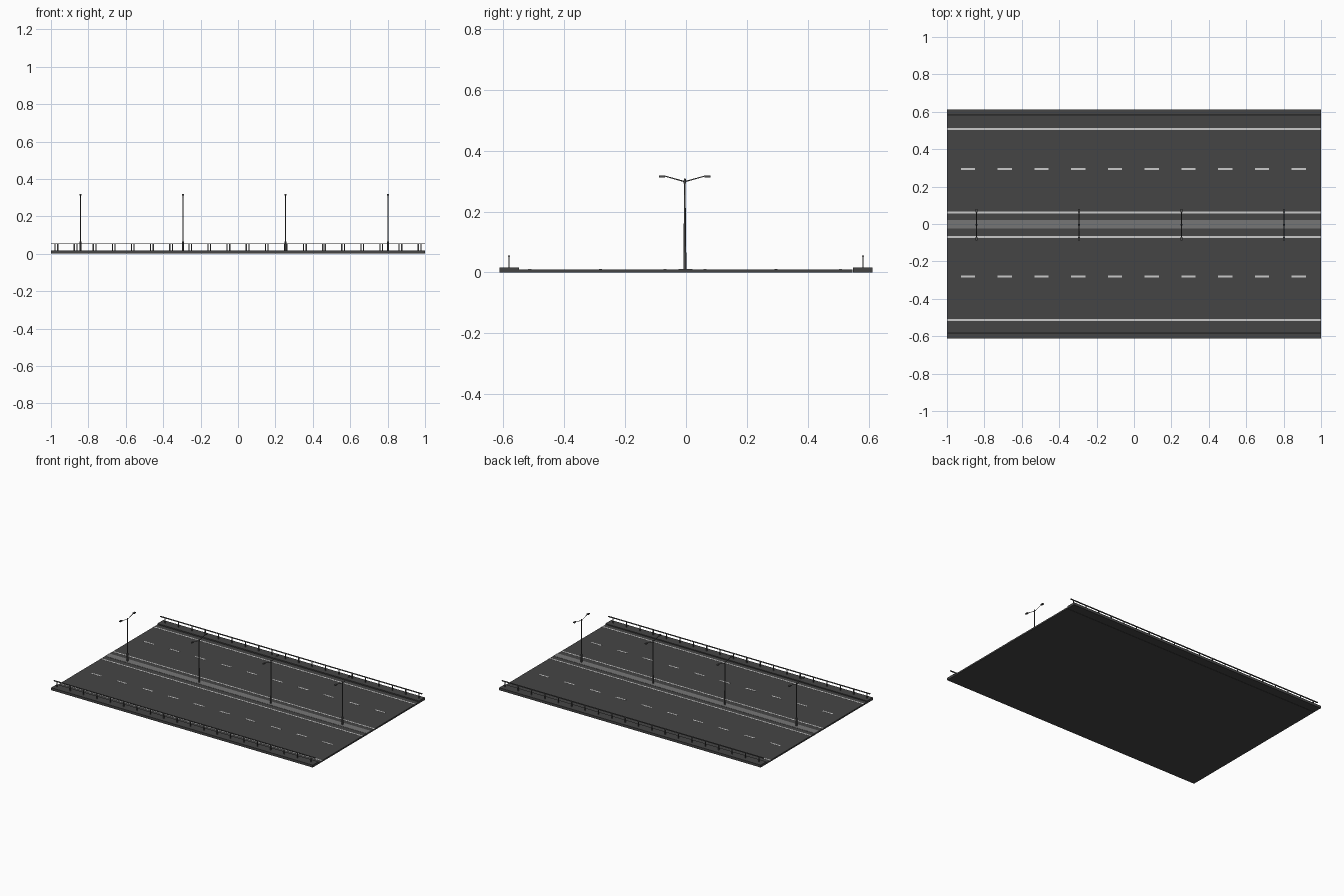
import bpy
from mathutils import Vector

if "Cube" in bpy.data.objects:
    bpy.data.objects.remove(bpy.data.objects["Cube"])


def material(name, shade):
    m = bpy.data.materials.new(name)
    m.diffuse_color = (shade, shade, shade, 1)
    m.use_nodes = True
    m.node_tree.nodes["Principled BSDF"].inputs["Base Color"].default_value = m.diffuse_color
    return m


asphalt = material("asphalt", 0.06)
metal = material("dark_metal", 0.08)
paint = material("road_paint", 0.55)
concrete = material("concrete", 0.18)


def box(name, x0, x1, y0, y1, z0, z1, mat):
    bpy.ops.mesh.primitive_cube_add(size=1, location=((x0 + x1) / 2, (y0 + y1) / 2, (z0 + z1) / 2))
    o = bpy.context.object
    o.name = name
    o.scale = (x1 - x0, y1 - y0, z1 - z0)
    bpy.ops.object.transform_apply(location=False, rotation=False)
    o.data.materials.append(mat)
    return o


def rod(name, a, b, r0, r1, mat, sides=10):
    a, b = Vector(a), Vector(b)
    d = b - a
    bpy.ops.mesh.primitive_cone_add(vertices=sides, radius1=r0, radius2=r1,
                                    depth=d.length, location=(a + b) / 2)
    o = bpy.context.object
    o.name = name
    o.rotation_euler = d.to_track_quat('Z', 'Y').to_euler()
    o.data.materials.append(mat)
    bpy.ops.object.shade_smooth_by_angle()
    return o


# Road deck and flat median strip
box("road_deck", -1, 1, -0.549, 0.547, 0, 0.01, asphalt)
box("median_strip", -1, 1, -0.025, 0.022, 0.008, 0.0115, concrete)

# Solid lane edge lines
for y in (-0.513, -0.069, 0.062, 0.507):
    box("edge_line", -1, 1, y - 0.005, y + 0.005, 0.008, 0.0108, paint)

# Dashed lane dividers
for y in (-0.28, 0.295):
    for i in range(10):
        x = -0.888 + 0.1965 * i
        box("lane_dash", x - 0.038, x + 0.038, y - 0.005, y + 0.005, 0.008, 0.0108, paint)

# Raised walkways with railings
for s in (-1, 1):
    y0, y1 = sorted((s * 0.549, s * 0.612))
    box("walkway", -1, 1, y0, y1, 0, 0.017, asphalt)
    y = s * 0.581
    box("handrail", -1, 1, y - 0.004, y + 0.004, 0.0515, 0.056, metal)
    for i in range(20):
        x = -0.971 + s * 0.007 + 0.1022 * i
        box("rail_post", x - 0.003, x + 0.003, y - 0.002, y + 0.002, 0.016, 0.053, metal)

# Double-armed street lamps along the median
yc = -0.004
for x in (-0.842, -0.294, 0.254, 0.802):
    rod("lamp_base", (x, yc, 0.01), (x, yc, 0.066), 0.005, 0.005, metal, 12)
    rod("lamp_pole", (x, yc, 0.06), (x, yc, 0.303), 0.0038, 0.0028, metal, 12)
    rod("pole_cap", (x, yc, 0.292), (x, yc, 0.309), 0.004, 0.003, metal, 12)
    for s in (-1, 1):
        rod("lamp_arm", (x, yc, 0.298), (x, yc + s * 0.068, 0.317), 0.002, 0.0016, metal, 8)
        y0, y1 = sorted((yc + s * 0.065, yc + s * 0.084))
        box("lamp_head", x - 0.0055, x + 0.0055, y0, y1, 0.312, 0.319, metal)
